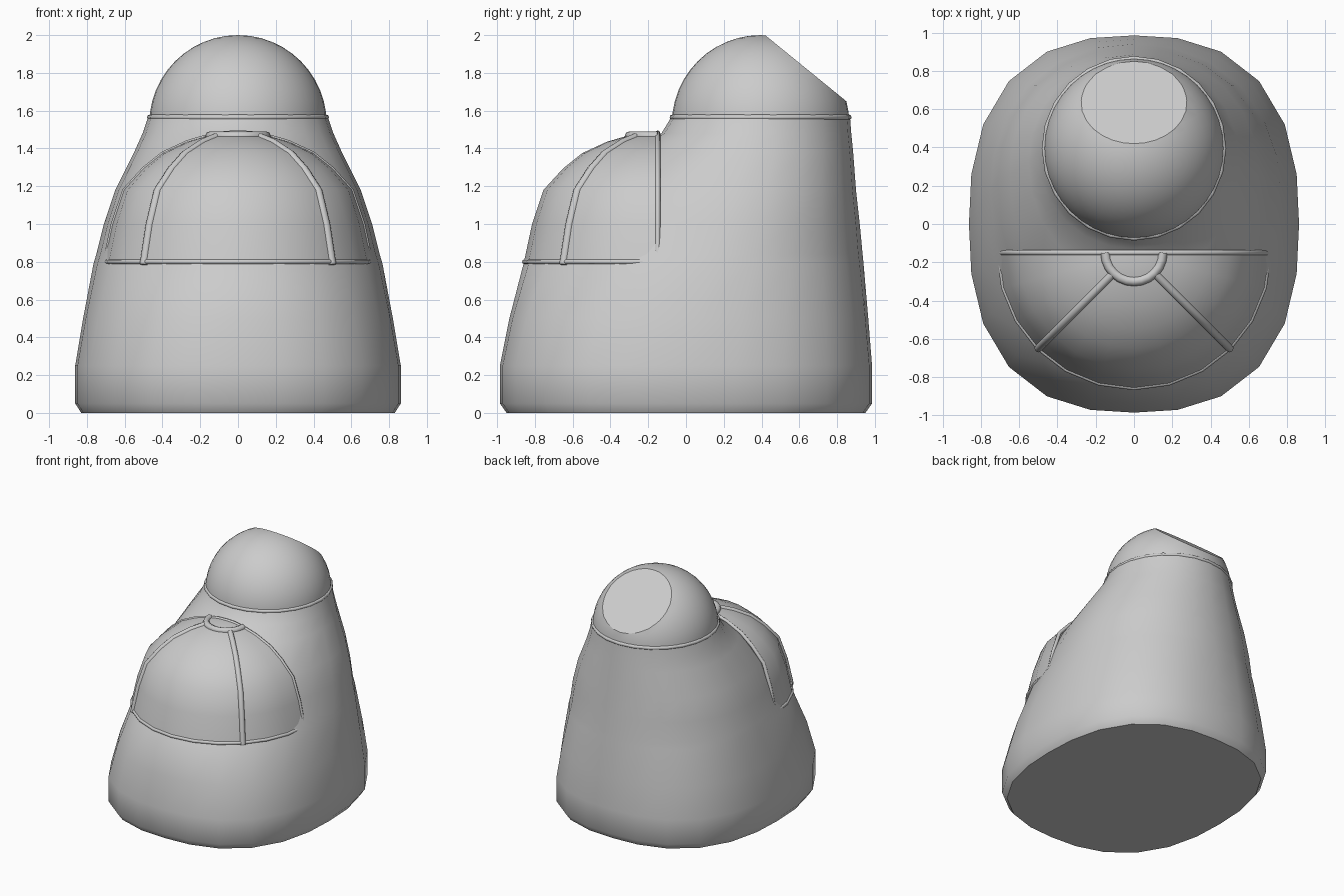
import bpy, bmesh
from math import sin, cos, pi, radians
from mathutils import Vector

if "Cube" in bpy.data.objects:
    bpy.data.objects.remove(bpy.data.objects["Cube"])


def finish(name, bm, angle=40):
    bmesh.ops.recalc_face_normals(bm, faces=bm.faces)
    mesh = bpy.data.meshes.new(name)
    bm.to_mesh(mesh)
    bm.free()
    ob = bpy.data.objects.new(name, mesh)
    bpy.context.collection.objects.link(ob)
    bpy.ops.object.select_all(action='DESELECT')
    ob.select_set(True)
    bpy.context.view_layer.objects.active = ob
    bpy.ops.object.shade_smooth_by_angle(angle=radians(angle))
    return ob


def loft(name, rings, closed=True, angle=40):
    bm = bmesh.new()
    vs = [[bm.verts.new(p) for p in r] for r in rings]
    n = len(vs[0])
    for a, b in zip(vs, vs[1:]):
        for i in range(n if closed else n - 1):
            j = (i + 1) % n
            bm.faces.new((a[i], a[j], b[j], b[i]))
    if closed:
        bm.faces.new(vs[0])
        bm.faces.new(vs[-1])
    else:
        # flat back and underside of a half shell
        bm.faces.new([r[0] for r in vs] + [r[-1] for r in reversed(vs)])
        bm.faces.new(vs[0])
        bm.faces.new(vs[-1])
    return finish(name, bm, angle)


def outline(z, rx, front, back, cy, e, n=24):
    pts = []
    for i in range(n):
        a = 2 * pi * i / n
        c, s = cos(a), sin(a)
        ry = back - cy if s > 0 else cy - front
        k = (abs(c) ** e + abs(s) ** e) ** (-1 / e)
        pts.append((rx * k * c, cy + ry * k * s, z))
    return pts


def tube(name, pts, r, cyclic=False):
    cu = bpy.data.curves.new(name, 'CURVE')
    cu.dimensions = '3D'
    cu.bevel_depth = r
    cu.bevel_resolution = 2
    cu.use_fill_caps = True
    sp = cu.splines.new('POLY')
    sp.points.add(len(pts) - 1)
    for p, co in zip(sp.points, pts):
        p.co = (*co, 1)
    sp.use_cyclic_u = cyclic
    ob = bpy.data.objects.new(name, cu)
    bpy.context.collection.objects.link(ob)


# body: z, half width, front y, back y, centre y, squareness
sections = [
    (0, .83, -.95, .95, 0, 2.5),
    (.05, .862, -.985, .985, 0, 2.5),
    (.25, .862, -.985, .985, 0, 2.5),
    (.5, .82, -.935, .965, .05, 2.4),
    (.79, .765, -.86, .94, .15, 2.15),
    (.84, .75, -.80, .935, .17, 2.1),
    (1.0, .71, -.72, .92, .22, 2.1),
    (1.18, .65, -.56, .90, .26, 2.1),
    (1.38, .55, -.29, .885, .32, 2.05),
    (1.48, .505, -.13, .875, .37, 2),
    (1.57, .475, -.075, .868, .395, 2),
]
loft("body", [outline(*s) for s in sections])

# front canopy: half shell turned about a vertical axis
CY = -.15
profile = [(.71, .79), (.665, 1.0), (.605, 1.18), (.5, 1.295), (.4, 1.375),
           (.27, 1.435), (.15, 1.47), (.07, 1.483), (.01, 1.485)]


def polar(r, z, a):
    return (r * cos(a), CY + r * sin(a), z)


angles = [pi + pi * i / 12 for i in range(13)]
loft("canopy", [[polar(r, z, a) for a in angles] for r, z in profile], closed=False)

# canopy frame
for side, a in (("left", 1.25 * pi), ("right", 1.75 * pi)):
    tube("canopy_bar_" + side, [polar(r - .005, z - .005, a) for r, z in profile[:7]], .022)
arch = [polar(r - .005, z - .004, pi) for r, z in profile]
arch += [polar(r - .005, z - .004, 0) for r, z in reversed(profile)]
tube("canopy_rear_arch", arch, .014)
tube("canopy_top_ring", [polar(.15, 1.465, a) for a in angles], .025)
tube("canopy_sill", [polar(.705, .8, a) for a in angles], .013)

# dome with a flat slanted window at the back
bm = bmesh.new()
bmesh.ops.create_uvsphere(bm, u_segments=40, v_segments=24, radius=.47)
bmesh.ops.translate(bm, verts=bm.verts, vec=(0, .395, 1.53))


def slice_off(bm, co, no):
    geom = bm.verts[:] + bm.edges[:] + bm.faces[:]
    cut = bmesh.ops.bisect_plane(bm, geom=geom, plane_co=co, plane_no=no, clear_outer=True)
    edges = [e for e in cut['geom_cut'] if isinstance(e, bmesh.types.BMEdge)]
    bmesh.ops.contextual_create(bm, geom=edges)


slice_off(bm, (0, .4, 1.54), (0, 0, -1))
slice_off(bm, (0, .42, 1.999), Vector((0, .35, .43)).normalized())
finish("dome", bm, 25)

# seam ring under the dome
tube("neck_ring", [(.468 * cos(2 * pi * i / 24), .395 + .468 * sin(2 * pi * i / 24), 1.565)
                   for i in range(24)], .014, True)
